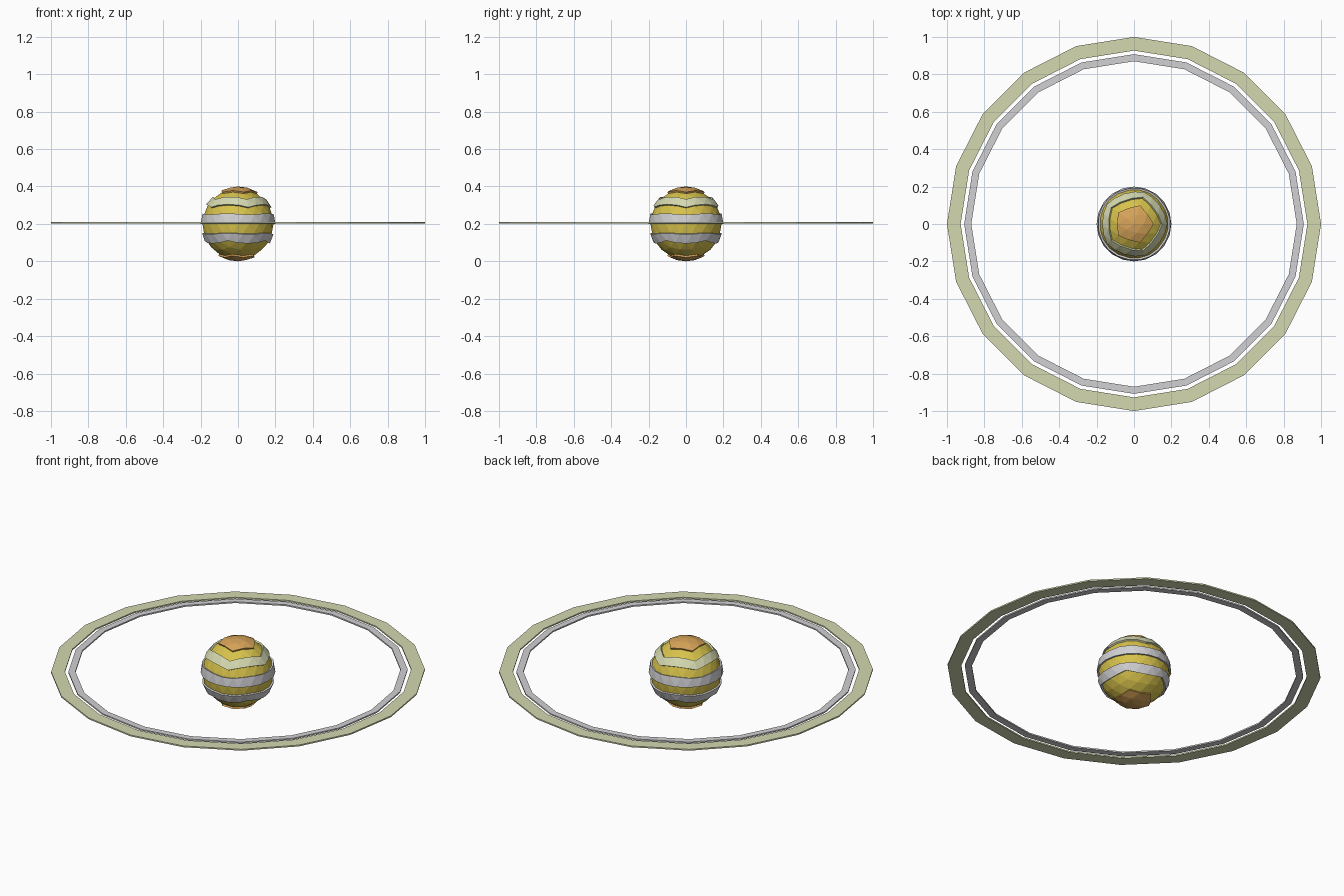
import bpy, bmesh, math
from mathutils import Vector

if "Cube" in bpy.data.objects:
    bpy.data.objects.remove(bpy.data.objects["Cube"], do_unlink=True)


def material(name, rgb):
    m = bpy.data.materials.new(name)
    m.use_nodes = True
    m.diffuse_color = (*rgb, 1)
    m.node_tree.nodes["Principled BSDF"].inputs["Base Color"].default_value = (*rgb, 1)
    return m


yellow = material("yellow", (0.68, 0.54, 0.07))
orange = material("orange", (0.68, 0.37, 0.10))
pale = material("pale_green", (0.66, 0.69, 0.43))
grey = material("light_grey", (0.64, 0.64, 0.66))


def add_object(name, bm, mats):
    bmesh.ops.recalc_face_normals(bm, faces=bm.faces)
    mesh = bpy.data.meshes.new(name)
    bm.to_mesh(mesh)
    bm.free()
    for m in mats:
        mesh.materials.append(m)
    obj = bpy.data.objects.new(name, mesh)
    bpy.context.collection.objects.link(obj)
    return obj


# Planet: faceted sphere with raised colour bands
BASE, RAISED = 0.19, 0.2
bm = bmesh.new()
bmesh.ops.create_icosphere(bm, subdivisions=3, radius=BASE)

# Number each vertex by its ring, counted outward from the top pole
front = [max(bm.verts, key=lambda v: v.co.z)]
ring = {front[0]: 0}
while front:
    nxt = []
    for v in front:
        for e in v.link_edges:
            w = e.other_vert(v)
            if w not in ring:
                ring[w] = ring[v] + 1
                nxt.append(w)
    front = nxt
row_of = {f: min(ring[v] for v in f.verts) for f in bm.faces}

# Rows of triangles in each raised band, with the material slot
bands = [((0, 1), 1), ((3,), 2), ((5,), 3), ((7,), 3), ((10, 11), 1)]
groups = [([f for f, r in row_of.items() if r in rows], slot) for rows, slot in bands]
for faces, slot in groups:
    before = set(bm.faces)
    result = bmesh.ops.extrude_face_region(bm, geom=faces)
    for v in result["geom"]:
        if isinstance(v, bmesh.types.BMVert):
            v.co *= RAISED / BASE
    leftover = [f for f in faces if f.is_valid]
    if leftover:
        bmesh.ops.delete(bm, geom=leftover, context="FACES")
    for f in bm.faces:
        if f not in before:
            f.material_index = slot
planet = add_object("planet", bm, [yellow, orange, pale, grey])
planet.location.z = RAISED


# Flat twenty-sided rings around the planet
def flat_ring(name, inner, outer, mat, z=0.205, thick=0.008, sides=20):
    bm = bmesh.new()
    profile = [(inner, -1), (outer, -1), (outer, 1), (inner, 1)]
    loops = []
    for i in range(sides):
        a = math.tau * i / sides
        loops.append([bm.verts.new(Vector((r * math.cos(a), r * math.sin(a),
                                           z + s * thick / 2))) for r, s in profile])
    for i in range(sides):
        a, b = loops[i], loops[(i + 1) % sides]
        for j in range(4):
            k = (j + 1) % 4
            bm.faces.new((a[j], b[j], b[k], a[k]))
    return add_object(name, bm, [mat])


flat_ring("outer_ring", 0.927, 1.0, pale)
flat_ring("inner_ring", 0.87, 0.908, grey)
